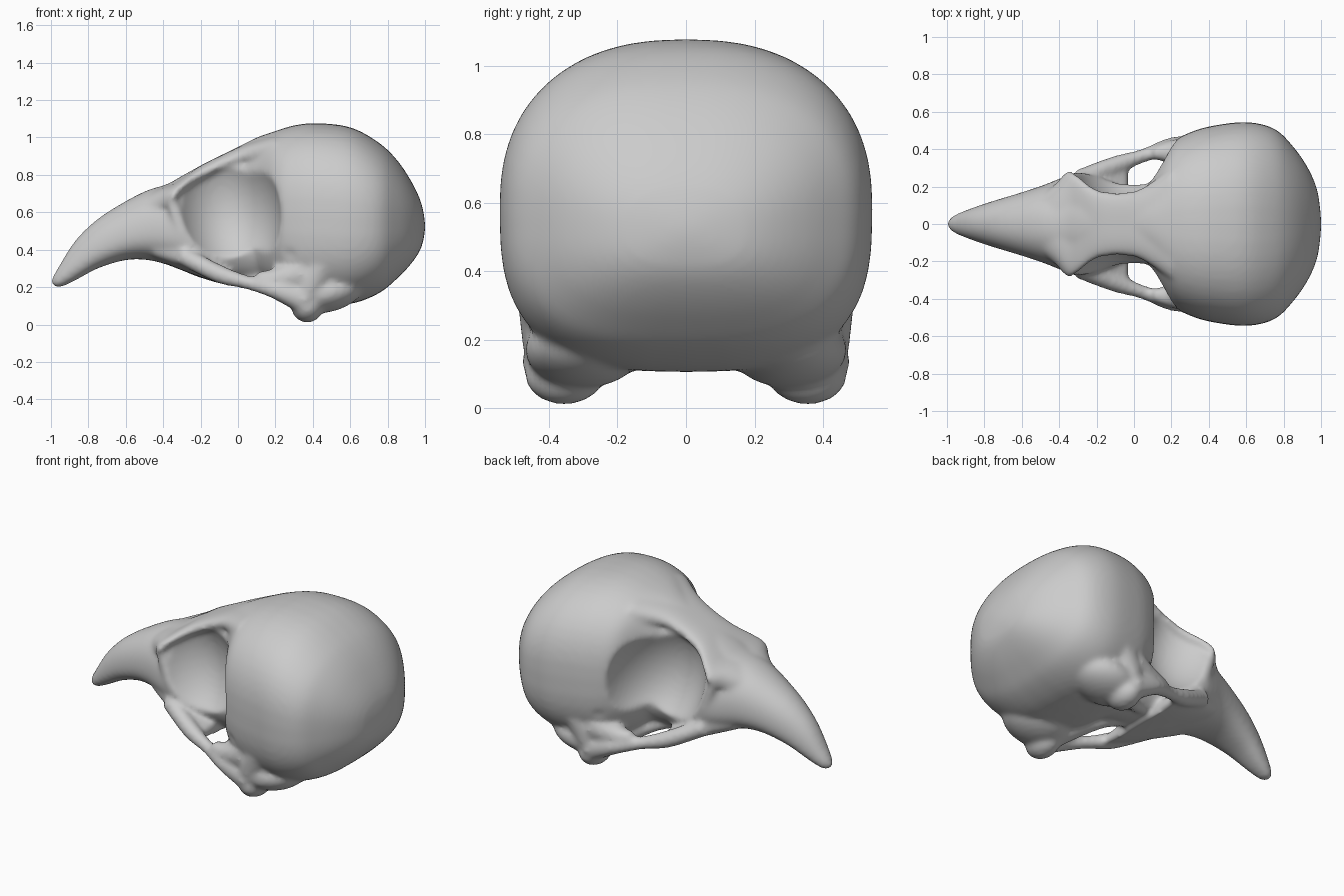
import bpy, bmesh, math
from mathutils import Vector, Matrix

cube = bpy.data.objects.get("Cube")
if cube:
    bpy.data.objects.remove(cube, do_unlink=True)

bone = bpy.data.materials.new("bone grey")
bone.use_nodes = True
COLOUR = (0.6, 0.6, 0.6, 1)
bone.diffuse_color = COLOUR
bone.node_tree.nodes["Principled BSDF"].inputs["Base Color"].default_value = COLOUR


def finish(name, bm):
    bmesh.ops.recalc_face_normals(bm, faces=bm.faces)
    mesh = bpy.data.meshes.new(name)
    bm.to_mesh(mesh)
    bm.free()
    obj = bpy.data.objects.new(name, mesh)
    bpy.context.collection.objects.link(obj)
    return obj


def spline(keys, steps=4):
    """Catmull-Rom interpolation through a list of tuples."""
    keys = [Vector(k) for k in keys]
    out = []
    for i in range(len(keys) - 1):
        a, b, c, d = keys[max(i - 1, 0)], keys[i], keys[i + 1], keys[min(i + 2, len(keys) - 1)]
        for s in range(steps):
            t = s / steps
            out.append(b + (c - a) * t / 2 + (a - b * 2.5 + c * 2 - d / 2) * t**2
                       + (b * 1.5 - a / 2 - c * 1.5 + d / 2) * t**3)
    return out + [keys[-1]]


def skin(bm, rings):
    """Bridge rings of vertices and cap both ends."""
    rings = [[bm.verts.new(p) for p in ring] for ring in rings]
    n = len(rings[0])
    for r, q in zip(rings, rings[1:]):
        for i in range(n):
            bm.faces.new((r[i], r[(i + 1) % n], q[(i + 1) % n], q[i]))
    bm.faces.new(rings[0])
    bm.faces.new(rings[-1][::-1])


def loft(name, stations, wide, upper, lower, sides=48):
    """Rounded sections along x; each station is (x, half width, top, bottom)."""
    rings = []
    for x, w, top, low in spline(stations):
        mid = low + (top - low) * wide
        ring = []
        for i in range(sides):
            a = math.tau * i / sides
            c, s = math.cos(a), math.sin(a)
            p = 2 / (upper if s > 0 else lower)
            h = (top - mid) if s > 0 else (mid - low)
            ring.append((x, math.copysign(abs(c)**p, c) * w, mid + math.copysign(abs(s)**p, s) * h))
        rings.append(ring)
    bm = bmesh.new()
    skin(bm, rings)
    return finish(name, bm)


def bar(name, points, sides=12):
    """Tapered rod; each point is (x, y, z, radius)."""
    path = spline(points)
    rings = []
    for i, p in enumerate(path):
        ahead = (path[min(i + 1, len(path) - 1)] - path[max(i - 1, 0)]).to_3d()
        turn = ahead.to_track_quat("Z", "Y")
        rings.append([p.to_3d() + turn @ Vector((math.cos(a), math.sin(a), 0)) * p[3]
                      for a in (math.tau * k / sides for k in range(sides))])
    bm = bmesh.new()
    skin(bm, rings)
    return finish(name, bm)


def ball(name, centre, radii, tilt=0):
    bm = bmesh.new()
    bmesh.ops.create_icosphere(bm, subdivisions=4, radius=1, matrix=Matrix.Translation(centre)
                               @ Matrix.Rotation(tilt, 4, "Y") @ Matrix.Diagonal((*radii, 1)))
    return finish(name, bm)


def apply(obj, kind, **settings):
    mod = obj.modifiers.new(kind, kind)
    for key, value in settings.items():
        setattr(mod, key, value)
    bpy.context.view_layer.objects.active = obj
    bpy.ops.object.modifier_apply(modifier=mod.name)


def fuse(parts, voxel):
    """Join overlapping parts into one continuous surface."""
    bpy.ops.object.select_all(action="DESELECT")
    for part in parts:
        part.select_set(True)
    bpy.context.view_layer.objects.active = parts[0]
    bpy.ops.object.join()
    apply(parts[0], "REMESH", mode="VOXEL", voxel_size=voxel)


# Braincase
skull = loft("skull", [
    (0, .15, .95, .4), (.1, .27, 1, .28), (.2, .43, 1.035, .19), (.3, .49, 1.065, .13),
    (.42, .525, 1.077, .11), (.6, .545, 1.055, .11), (.75, .51, .975, .165), (.85, .415, .88, .245),
    (.93, .3, .76, .33), (.98, .18, .65, .41), (1, .04, .55, .5)], .5, 2.4, 2.9)

# Beak and the bone bridge between the eyes
beak = loft("beak", [
    (-1, .02, .245, .21), (-.96, .05, .31, .195), (-.87, .085, .45, .235), (-.75, .125, .565, .3),
    (-.6, .17, .66, .345), (-.48, .21, .72, .345), (-.38, .25, .75, .32), (-.3, .275, .795, .29),
    (-.2, .27, .85, .25), (-.1, .25, .9, .23), (.05, .23, .97, .22), (.2, .25, 1.03, .2)],
    .4, 2.2, 2.4)
fuse([skull, beak], .02)

# Eye sockets and temple hollows
for side in (-1, 1):
    for centre, radii, tilt in (((-.075, .52, .65), (.3, .42, .43), -.25),
                                ((.24, .62, .37), (.14, .18, .1), .4)):
        cutter = ball("hollow_cutter", (centre[0], side * centre[1], centre[2]), radii, tilt)
        apply(skull, "BOOLEAN", operation="DIFFERENCE", object=cutter, solver="EXACT")
        bpy.data.objects.remove(cutter, do_unlink=True)

# Palate and brow roof over the sockets
parts = [skull, loft("palate", [
    (-.45, .19, .45, .35), (-.3, .265, .45, .29), (-.15, .315, .35, .235), (-.03, .34, .28, .205)],
    .5, 3, 3), loft("brow_roof", [
        (-.5, .15, .69, .55), (-.42, .215, .73, .58), (-.35, .285, .752, .63), (-.29, .25, .79, .7),
        (-.2, .185, .85, .76), (-.08, .168, .91, .82), (.04, .19, .965, .86), (.2, .3, 1.02, .86)],
    .4, 2.8, 2.4)]

# Cheek bars, jaw joints, skull base and socket rims
for side in (-1, 1):
    parts += [
        bar("cheek_bar", [(-.3, side * .24, .37, .05), (-.1, side * .315, .27, .05),
                          (.05, side * .365, .225, .038), (.2, side * .415, .185, .05),
                          (.36, side * .4, .13, .08)]),
        bar("palate_strut", [(-.08, side * .06, .28, .04), (.12, side * .13, .23, .04),
                             (.34, side * .29, .14, .08)]),
        bar("jaw_process", [(.46, side * .38, .35, .12), (.39, side * .395, .22, .09),
                            (.36, side * .4, .13, .07)]),
        bar("temple_spur", [(.34, side * .38, .27, .1), (.2, side * .385, .24, .065),
                            (.1, side * .38, .25, .035)]),
        ball("jaw_joint", (.37, side * .355, .095), (.085, .115, .085)),
        ball("skull_base", (.47, side * .3, .17), (.2, .17, .105), -.2),
        bar("socket_rim", [(-.36, side * .235, .69, .035), (-.335, side * .24, .6, .035),
                           (-.29, side * .25, .48, .03)])]
fuse(parts, .014)
apply(skull, "SMOOTH", factor=.5, iterations=12)

skull.data.materials.clear()
skull.data.materials.append(bone)
bpy.ops.object.select_all(action="DESELECT")
skull.select_set(True)
bpy.context.view_layer.objects.active = skull
bpy.ops.object.shade_smooth_by_angle(angle=math.radians(60))
